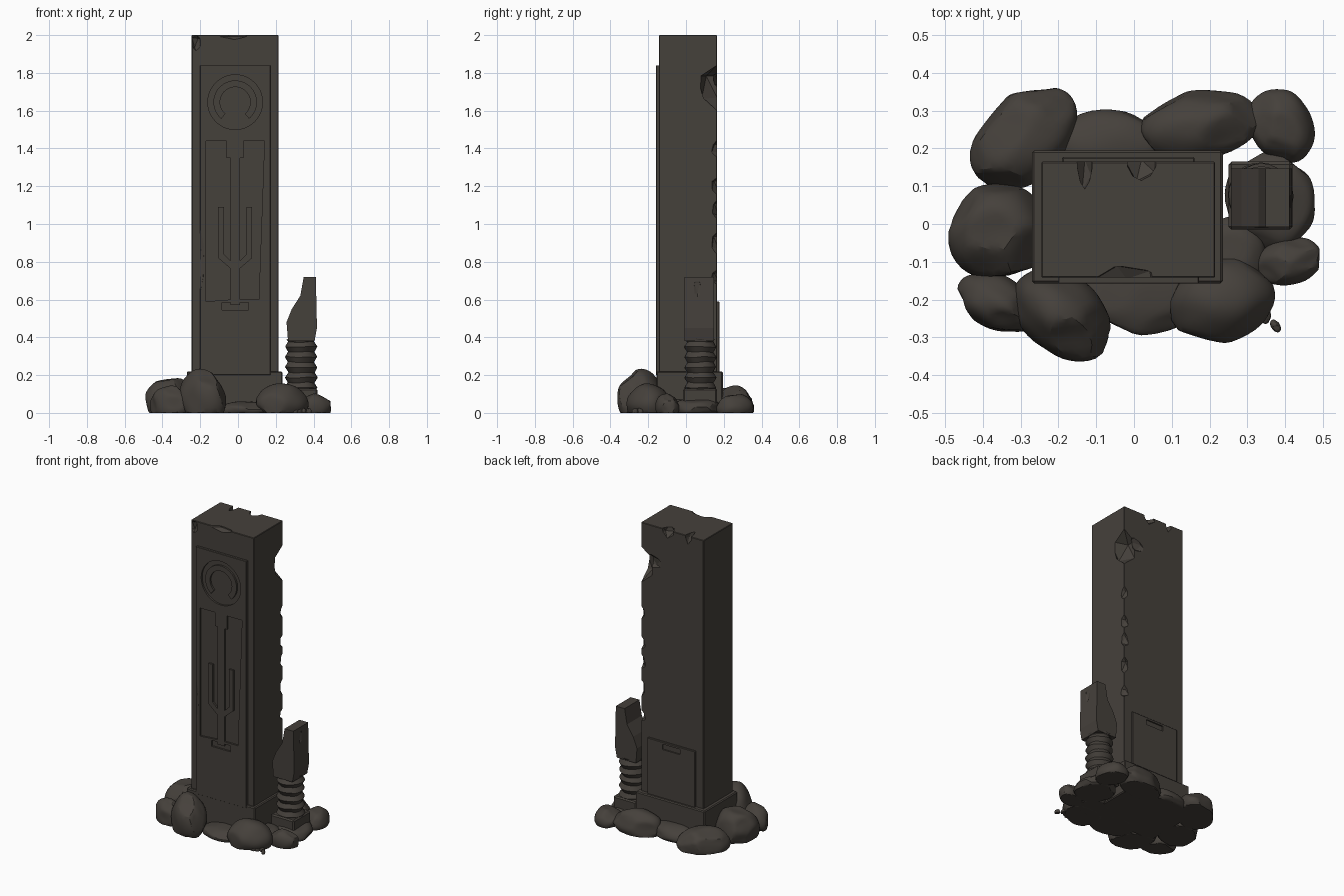
import bpy, bmesh, math, random
from mathutils import Vector, Matrix, noise

random.seed(4)
if "Cube" in bpy.data.objects:
    bpy.data.objects.remove(bpy.data.objects["Cube"])

stone = bpy.data.materials.new("dark_stone")
stone.use_nodes = True
STONE = (0.06, 0.052, 0.044, 1)
stone.diffuse_color = STONE
bsdf = stone.node_tree.nodes["Principled BSDF"]
bsdf.inputs["Base Color"].default_value = STONE
bsdf.inputs["Roughness"].default_value = 0.9


def make(name, bm):
    bmesh.ops.recalc_face_normals(bm, faces=bm.faces[:])
    mesh = bpy.data.meshes.new(name)
    bm.to_mesh(mesh)
    bm.free()
    mesh.materials.append(stone)
    ob = bpy.data.objects.new(name, mesh)
    bpy.context.collection.objects.link(ob)
    return ob


def box(name, x, y, z, bevel=0):
    """Box from (min, max) ranges."""
    bm = bmesh.new()
    bmesh.ops.create_cube(bm, size=1)
    for v in bm.verts:
        v.co = [r[0] if c < 0 else r[1] for c, r in zip(v.co, (x, y, z))]
    if bevel:
        bmesh.ops.bevel(bm, geom=bm.edges[:], offset=bevel, segments=1, affect='EDGES')
    return make(name, bm)


def prism(name, outline, y0, y1):
    """Extrude an (x, z) outline along y."""
    bm = bmesh.new()
    face = bm.faces.new([bm.verts.new((x, y0, z)) for x, z in outline])
    out = bmesh.ops.extrude_face_region(bm, geom=[face])
    for v in out["geom"]:
        if isinstance(v, bmesh.types.BMVert):
            v.co.y = y1
    return make(name, bm)


def smooth(ob, angle=35):
    bpy.ops.object.select_all(action='DESELECT')
    ob.select_set(True)
    bpy.context.view_layer.objects.active = ob
    bpy.ops.object.shade_smooth_by_angle(angle=math.radians(angle))


def carve(ob, cutters):
    """Subtract each cutter, then discard it."""
    for cutter in cutters:
        mod = ob.modifiers.new("carve", 'BOOLEAN')
        mod.operation, mod.solver, mod.object = 'DIFFERENCE', 'EXACT', cutter
        bpy.context.view_layer.objects.active = ob
        bpy.ops.object.modifier_apply(modifier=mod.name)
        bpy.data.objects.remove(cutter)


def chip(centre, size):
    """Jagged lump used to break edges."""
    bm = bmesh.new()
    bmesh.ops.create_icosphere(bm, subdivisions=1, radius=1)
    for v in bm.verts:
        v.co = Vector(centre) + v.co * random.uniform(0.85, 1.15) * Vector(size)
    cutter = make("chip_cutter", bm)
    cutter.hide_render = True
    return cutter


# Main pillar with its chipped corner and top edges
pillar = box("pillar", (-0.245, 0.215), (-0.142, 0.165), (0, 2), 0.003)
chips = [chip((0.215, 0.165, 1.72), (0.1, 0.1, 0.13)),
         chip((0.13, 0.175, 1.76), (0.08, 0.035, 0.05)),
         chip((-0.13, 0.17, 2), (0.025, 0.09, 0.05)),
         chip((0.02, 0.17, 2), (0.045, 0.06, 0.05)),
         chip((-0.02, -0.145, 2.01), (0.09, 0.04, 0.04)),
         chip((-0.22, -0.15, 1.96), (0.03, 0.03, 0.05))]
for z in (0.72, 0.9, 1.08, 1.2, 1.4):
    chips.append(chip((0.22, 0.17, z), (0.04, 0.04, random.uniform(0.04, 0.07))))
carve(pillar, chips)

# Plinth
box("plinth", (-0.27, 0.235), (-0.157, 0.195), (0, 0.22), 0.006)

# Carved front panel: round medallion, tall recess and keyed notch
AXIS = -0.015
FRONT, FLOOR = -0.158, -0.146


def arc(radius, start=0, end=360, steps=40):
    for i in range(steps):
        a = math.radians(start + (end - start) * i / (steps - 1))
        yield AXIS + radius * math.cos(a), 1.645 + radius * math.sin(a)


panel = box("front_panel", (-0.2, 0.172), (FRONT, -0.135), (0.2, 1.84), 0.002)
carve(panel, [
    prism("disc_cutter", list(arc(0.145, 0, 351)), -0.2, FLOOR),
    prism("recess_cutter", [(-0.17, 0.59), (-0.04, 0.6), (0.11, 0.6), (0.14, 1.44), (-0.17, 1.44)], -0.2, FLOOR),
    box("notch_cutter", (-0.085, 0.055), (-0.2, FLOOR), (0.545, 0.585)),
    chip((-0.2, FRONT, 0.8), (0.02, 0.01, 0.16)),
])

# Open ring in the medallion
prism("medallion_ring", list(arc(0.115, -50, 230)) + list(arc(0.08, 230, -50)), FRONT, -0.14)

# Three-pronged relief in the recess
box("relief_shaft", (AXIS - 0.025, AXIS + 0.025), (FRONT, -0.14), (0.57, 1.42))
box("relief_cap", (AXIS - 0.045, AXIS + 0.045), (FRONT, -0.14), (1.35, 1.445))
for side, name in ((-1, "right"), (1, "left")):
    prong = [(0.06, 1.09), (0.09, 1.09), (0.09, 0.82), (0.02, 0.76), (0.02, 0.8), (0.06, 0.84)]
    prism("relief_prong_" + name, [(AXIS + side * x, z) for x, z in prong], FRONT, -0.14)

# Lower back plate with a notch
back = box("back_plate", (-0.19, 0.16), (0.15, 0.177), (0.2, 0.59), 0.003)
carve(back, [box("back_notch", (-0.08, 0.05), (0.168, 0.2), (0.54, 0.575))])

# Small broken column: foot, worn rings, split block
CX, CY = 0.335, 0.075
box("column_foot", (0.25, 0.42), (-0.015, 0.165), (0.04, 0.13), 0.008)
bm = bmesh.new()
rings, sides = 20, 24
rows = []
for i in range(rings + 1):
    z = 0.12 + 0.27 * i / rings
    r = 0.077 + 0.008 * math.sin(i * math.pi / 2)
    rows.append([])
    for j in range(sides):
        a = math.tau * j / sides
        p = Vector((math.cos(a), math.sin(a), 0)) * r + Vector((CX, CY, z))
        p += noise.noise_vector(p * 14) * 0.005
        rows[-1].append(bm.verts.new(p))
for low, high in zip(rows, rows[1:]):
    for j in range(sides):
        k = (j + 1) % sides
        bm.faces.new((low[j], low[k], high[k], high[j]))
bm.faces.new(rows[0])
bm.faces.new(rows[-1])
smooth(make("column_rings", bm))
block = prism("column_block", [(0.265, 0.38), (0.405, 0.38), (0.418, 0.45), (0.412, 0.72), (0.348, 0.72),
                               (0.33, 0.62), (0.285, 0.55), (0.257, 0.48)], -0.008, 0.147)
carve(block, [chip((0.42, 0.06, 0.66), (0.012, 0.025, 0.06))])


# Boulders around the base: centre, half sizes, turn, height
def boulder(name, x, y, rx, ry, turn, h):
    bm = bmesh.new()
    bmesh.ops.create_icosphere(bm, subdivisions=4, radius=1)
    seed = Vector((x, y, h)) * 31
    cuts = [Vector(random.gauss(0, 1) for _ in range(3)).normalized() for _ in range(9)]
    spin = Matrix.Rotation(math.radians(turn), 3, 'Z')
    for v in bm.verts:
        d = v.co.normalized()
        # flatten facets, then roughen gently
        for n in cuts:
            over = d.dot(n) - 0.87
            if over > 0:
                d = d - n * over * 0.9
        d *= 1.03 + 0.07 * noise.noise(d * 1.6 + seed)
        p = spin @ Vector((d.x * rx, d.y * ry, 0))
        z = h * (0.3 + 0.7 * d.z)
        v.co = (x + p.x, y + p.y, max(z, 0))
    bmesh.ops.dissolve_degenerate(bm, dist=0.0001, edges=bm.edges[:])
    smooth(make(name, bm), 25)


boulders = {
    "back_right": (-0.29, 0.23, 0.16, 0.11, 45, 0.13),
    "right": (-0.36, -0.02, 0.13, 0.13, 0, 0.19),
    "front_right_outer": (-0.36, -0.21, 0.11, 0.07, -25, 0.14),
    "front_right": (-0.19, -0.24, 0.14, 0.1, -40, 0.23),
    "front_middle": (0.03, -0.18, 0.16, 0.11, 0, 0.06),
    "front_left": (0.23, -0.2, 0.14, 0.11, 15, 0.15),
    "front_left_inner": (0.25, -0.08, 0.1, 0.1, 0, 0.08),
    "left_outer": (0.41, -0.1, 0.09, 0.06, 15, 0.1),
    "under_column": (0.36, 0.06, 0.12, 0.13, 0, 0.08),
    "back_left_outer": (0.39, 0.26, 0.1, 0.08, -60, 0.1),
    "back_left": (0.17, 0.26, 0.16, 0.09, 10, 0.14),
    "back_middle": (-0.06, 0.2, 0.16, 0.1, 0, 0.09),
}
for name, spec in boulders.items():
    boulder("boulder_" + name, *spec)

# Loose pebbles
for i in range(4):
    boulder(f"pebble_{i}", 0.3 + 0.025 * i, -0.27 + 0.012 * (i % 3), 0.018, 0.012, 40 * i, 0.025)
